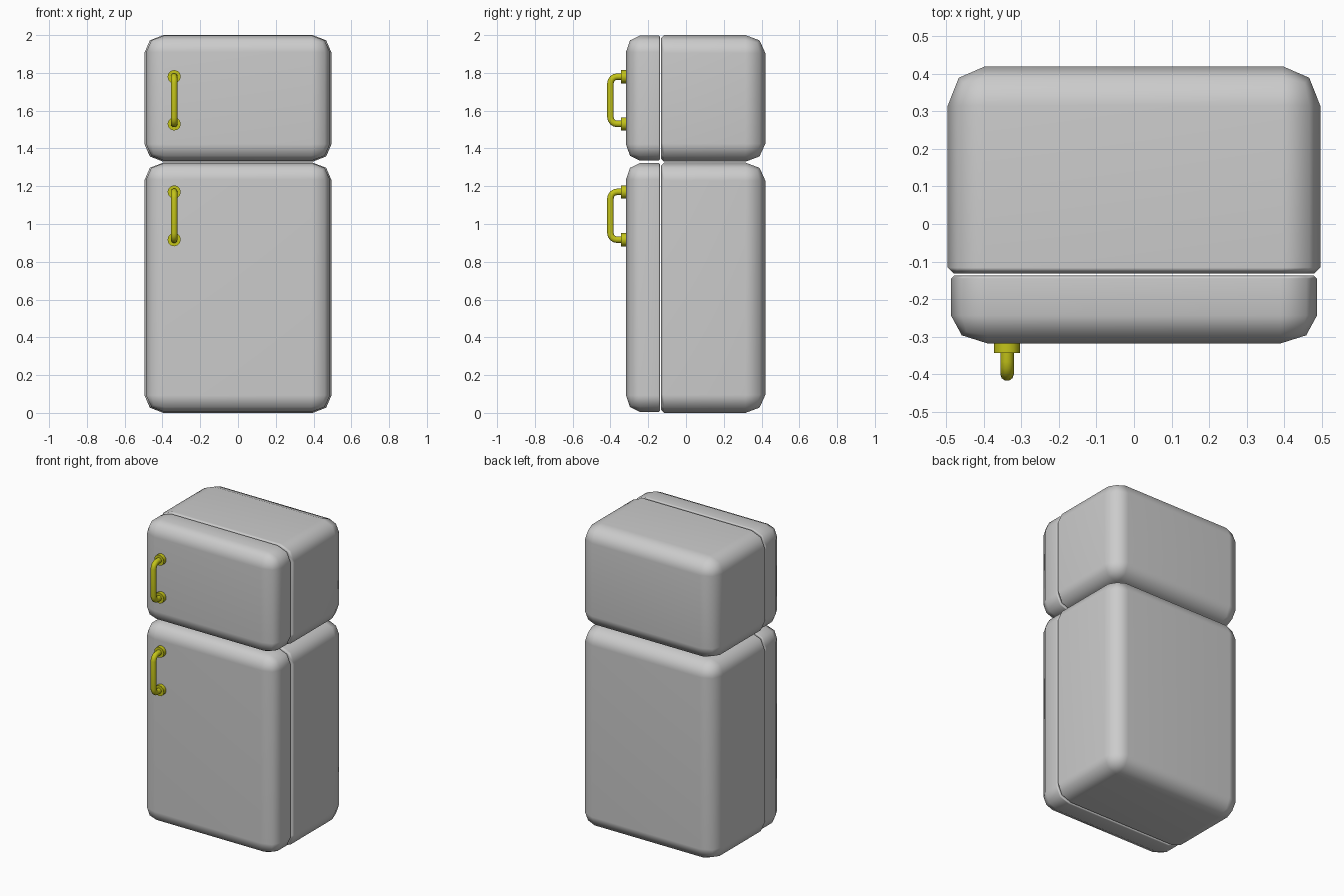
import bpy, bmesh, math
from mathutils import Vector

if "Cube" in bpy.data.objects:
    bpy.data.objects.remove(bpy.data.objects["Cube"])

yellow = bpy.data.materials.new("yellow_metal")
yellow.diffuse_color = (0.55, 0.55, 0.01, 1)
yellow.use_nodes = True
yellow.node_tree.nodes["Principled BSDF"].inputs["Base Color"].default_value = yellow.diffuse_color


def finish(ob, angle):
    bpy.ops.object.select_all(action='DESELECT')
    bpy.context.view_layer.objects.active = ob
    ob.select_set(True)
    bpy.ops.object.shade_smooth_by_angle(angle=math.radians(angle))


def rounded_box(name, lo, hi, radius, flat_side, small):
    """Box with wide rounding everywhere but a tight chamfer on its flat seam side (-1 front, 1 back)."""
    lo, hi, r = Vector(lo), Vector(hi), Vector(radius)
    mid, size = (lo + hi) / 2, hi - lo
    bm = bmesh.new()
    bmesh.ops.create_cube(bm, size=1)
    for v in bm.verts:
        v.co = Vector([v.co[i] * size[i] / r[i] for i in range(3)])
    seam_y = flat_side * size.y / r.y / 2

    def on_seam(e):
        return all(abs(v.co.y - seam_y) < 1e-4 for v in e.verts)

    bmesh.ops.bevel(bm, geom=[e for e in bm.edges if not on_seam(e)], offset=1,
                    offset_type='OFFSET', segments=2, profile=0.5, affect='EDGES')
    seam = [e for e in bm.edges if on_seam(e)]
    for v in bm.verts:
        v.co = Vector([v.co[i] * r[i] for i in range(3)]) + mid
    bmesh.ops.bevel(bm, geom=seam, offset=small, offset_type='OFFSET',
                    segments=1, profile=0.5, affect='EDGES')
    bmesh.ops.recalc_face_normals(bm, faces=bm.faces[:])
    me = bpy.data.meshes.new(name)
    bm.to_mesh(me)
    bm.free()
    ob = bpy.data.objects.new(name, me)
    bpy.context.collection.objects.link(ob)
    finish(ob, 60)
    ob.modifiers.new("weighted", 'WEIGHTED_NORMAL').keep_sharp = True


def handle(name, x, z0, z1):
    """Bent tube grip with a round mounting flange at each end."""
    y0, y1, r = -0.31, -0.40, 0.035
    arc = [math.radians(a) for a in (0, 22.5, 45, 67.5, 90)]
    top = [(x, y0, z1)] + [(x, y1 + r - r * math.sin(a), z1 - r + r * math.cos(a)) for a in arc]
    path = top + [(px, py, z0 + z1 - pz) for px, py, pz in reversed(top)]
    cu = bpy.data.curves.new(name, 'CURVE')
    cu.dimensions = '3D'
    cu.bevel_depth = 0.018
    cu.bevel_resolution = 3
    cu.use_fill_caps = True
    sp = cu.splines.new('POLY')
    sp.points.add(len(path) - 1)
    for p, co in zip(sp.points, path):
        p.co = (*co, 1)
    ob = bpy.data.objects.new(name, cu)
    bpy.context.collection.objects.link(ob)
    bpy.ops.object.select_all(action='DESELECT')
    bpy.context.view_layer.objects.active = ob
    ob.select_set(True)
    bpy.ops.object.convert(target='MESH')
    grip = bpy.context.object
    grip.data.materials.append(yellow)
    finish(grip, 50)
    for end, z in (("bottom", z0), ("top", z1)):
        bpy.ops.mesh.primitive_cylinder_add(vertices=12, radius=0.035, depth=0.035,
                                            location=(x, -0.3255, z),
                                            rotation=(math.pi / 2, 0, 0))
        flange = bpy.context.object
        flange.name = f"{name}_{end}_flange"
        flange.data.materials.append(yellow)
        finish(flange, 40)


# Lower fridge and upper freezer: cabinet, door and handle each
for part, z0, z1, h0, h1 in (("fridge", 0.0, 1.325, 0.917, 1.17),
                             ("freezer", 1.33, 2.0, 1.53, 1.78)):
    rounded_box(part + "_cabinet", (-0.496, -0.132, z0), (0.496, 0.42, z1),
                (0.1, 0.105, 0.095), -1, 0.016)
    rounded_box(part + "_door", (-0.487, -0.318, z0 + 0.005), (0.487, -0.137, z1 - 0.002),
                (0.097, 0.074, 0.088), 1, 0.008)
    handle(part + "_handle", -0.338, h0, h1)
